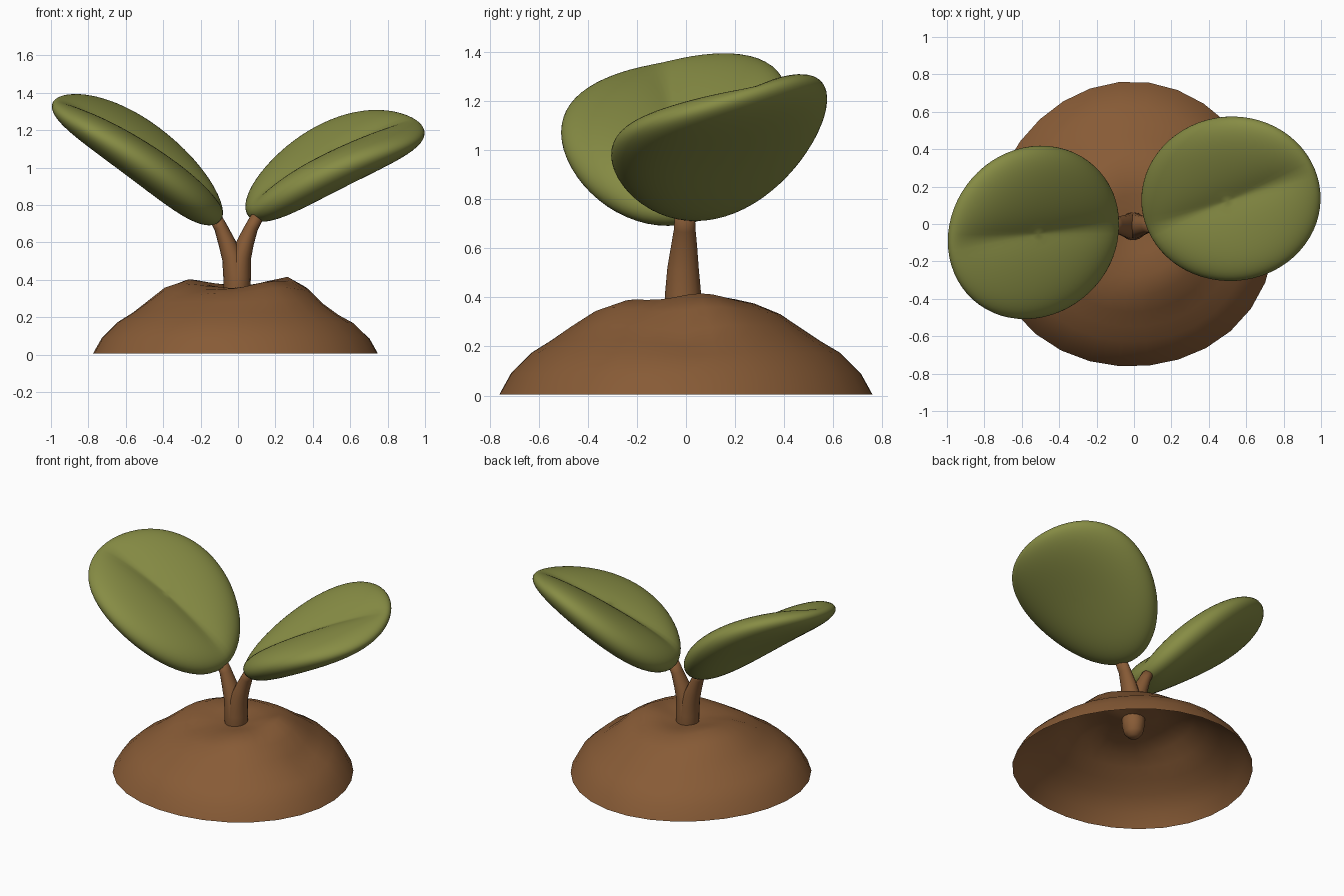
import bpy, bmesh, math
from mathutils import Vector

if "Cube" in bpy.data.objects:
    bpy.data.objects.remove(bpy.data.objects["Cube"])


def material(name, rgb):
    m = bpy.data.materials.new(name)
    m.diffuse_color = (*rgb, 1)
    m.use_nodes = True
    m.node_tree.nodes["Principled BSDF"].inputs["Base Color"].default_value = m.diffuse_color
    return m


SOIL = material("earth brown", (0.245, 0.105, 0.037))
LEAF = material("leaf green", (0.24, 0.262, 0.058))


def finish(bm, name, mat, fix_normals=True):
    if fix_normals:
        bmesh.ops.recalc_face_normals(bm, faces=bm.faces)
    for f in bm.faces:
        f.smooth = True
    me = bpy.data.meshes.new(name)
    bm.to_mesh(me)
    bm.free()
    me.materials.append(mat)
    ob = bpy.data.objects.new(name, me)
    bpy.context.collection.objects.link(ob)
    return ob


def skin(bm, rings):
    """Join consecutive closed loops of equal length with quads."""
    for a, b in zip(rings, rings[1:]):
        n = len(a)
        for i in range(n):
            j = (i + 1) % n
            bm.faces.new((a[i], a[j], b[j], b[i]))


def fan(bm, ring, co):
    tip = bm.verts.new(co)
    n = len(ring)
    for i in range(n):
        bm.faces.new((ring[i], ring[(i + 1) % n], tip))


# Mound: open shell turned from a profile, with soft lumps and hollows (x, y, size, height)
LUMPS = [(0.27, 0.06, 0.15, 0.04), (-0.26, 0.12, 0.15, 0.025), (-0.05, -0.26, 0.13, -0.025),
         (-0.22, -0.26, 0.09, -0.03), (0.5, 0.0, 0.13, -0.03), (0.22, -0.28, 0.13, 0.02),
         (-0.4, 0.0, 0.1, 0.012), (0.0, 0.42, 0.14, -0.01)]


def mound_point(r, z, a):
    r *= 1 + 0.025 * math.cos(a - math.radians(225)) - 0.018 * math.sin(3 * a)
    x, y = r * math.cos(a), r * math.sin(a)
    if z > 0.02:
        for cx, cy, s, h in LUMPS:
            z += h * math.exp(-((x - cx) ** 2 + (y - cy) ** 2) / (s * s))
    return (x, y, z)


bm = bmesh.new()
N = 30
profile = [(0.762, 0.005), (0.715, 0.09), (0.63, 0.175), (0.55, 0.225), (0.47, 0.282),
           (0.385, 0.34), (0.28, 0.377), (0.16, 0.37), (0.08, 0.355)]
rings = [[bm.verts.new(mound_point(r, z, 2 * math.pi * i / N)) for i in range(N)]
         for r, z in profile]
skin(bm, rings)
fan(bm, rings[-1], (0, 0, 0.35))
finish(bm, "soil_mound", SOIL, fix_normals=False)


# Forked stem: two tapering tubes sharing one foot
def stem(name, path, n=16):
    bm = bmesh.new()
    pts = [Vector(p[:3]) for p in path]
    rings = []
    for k, p in enumerate(pts):
        d = (pts[min(k + 1, len(pts) - 1)] - pts[max(k - 1, 0)]).normalized()
        v = Vector((0, 1, 0))
        u = v.cross(d).normalized()
        v = d.cross(u) * (1 + 0.035 * k)
        r = path[k][3]
        rings.append([bm.verts.new(p + r * (u * math.cos(2 * math.pi * i / n)
                                            + v * math.sin(2 * math.pi * i / n)))
                      for i in range(n)])
    skin(bm, rings)
    fan(bm, rings[0], pts[0] - Vector((0, 0, 0.01)))
    fan(bm, rings[-1], pts[-1])
    finish(bm, name, SOIL)


for side, name in ((-1, "left_stem"), (1, "right_stem")):
    stem(name, [(-0.005, -0.01, 0.23, 0.035), (-0.005, -0.01, 0.26, 0.06),
                (-0.005, -0.012, 0.32, 0.071), (-0.005 + side * 0.008, -0.012, 0.42, 0.066),
                (-0.008 + side * 0.022, -0.012, 0.52, 0.056),
                (-0.01 + side * 0.05, -0.008, 0.6, 0.046),
                (-0.01 + side * 0.082, -0.005, 0.68, 0.036),
                (-0.01 + side * 0.12, -0.005, 0.75, 0.033)])


# Leaf: thick tilted pad with a soft V crease along its upper face
def leaf(name, centre, radii, shear, slope, crease, arch, cup, base, n=64, steps=20):
    cx, cy, cz = centre
    sx, sy = slope
    normal = Vector((-sx, -sy, 1)).normalized()

    def point(r, a, side):
        u, s = r * math.cos(a), r * math.sin(a)
        x, y = radii[0] * u, radii[1] * (s + shear * u)
        z = sx * x + sy * y + cup * s * s - arch * u * u
        thick = 0.112 * (1 + 0.22 * base * u)  # fuller towards the stem
        h = thick * math.sqrt(max(0, 1 - r ** 4)) * side
        if side > 0:
            across = math.hypot(s * math.cos(crease) - u * math.sin(crease), 0.04)
            h -= 0.075 * max(0, 1 - r ** 4) * math.exp(-across / 0.25)
        return Vector((cx + x, cy + y, cz + z)) + normal * h

    bm = bmesh.new()
    rim_to_pole = [math.sin(math.pi / 2 * k / steps) for k in range(1, steps)]
    order = [(r, 1) for r in rim_to_pole] + [(1, 1)] + [(r, -1) for r in reversed(rim_to_pole)]
    rings = [[bm.verts.new(point(r, crease + 2 * math.pi * i / n, s)) for i in range(n)]
             for r, s in order]
    skin(bm, rings)
    fan(bm, rings[0], point(0, 0, 1))
    fan(bm, rings[-1], point(0, 0, -1))
    finish(bm, name, LEAF)


leaf("left_leaf", (-0.54, -0.045, 1.09), (0.45, 0.46), 0.11, (-0.71, 0.215), 0.0,
     0.055, 0.04, 1)
leaf("right_leaf", (0.52, 0.135, 1.04), (0.475, 0.438), 0.0, (0.455, 0.29), 0.38,
     0.06, 0.055, -1)
